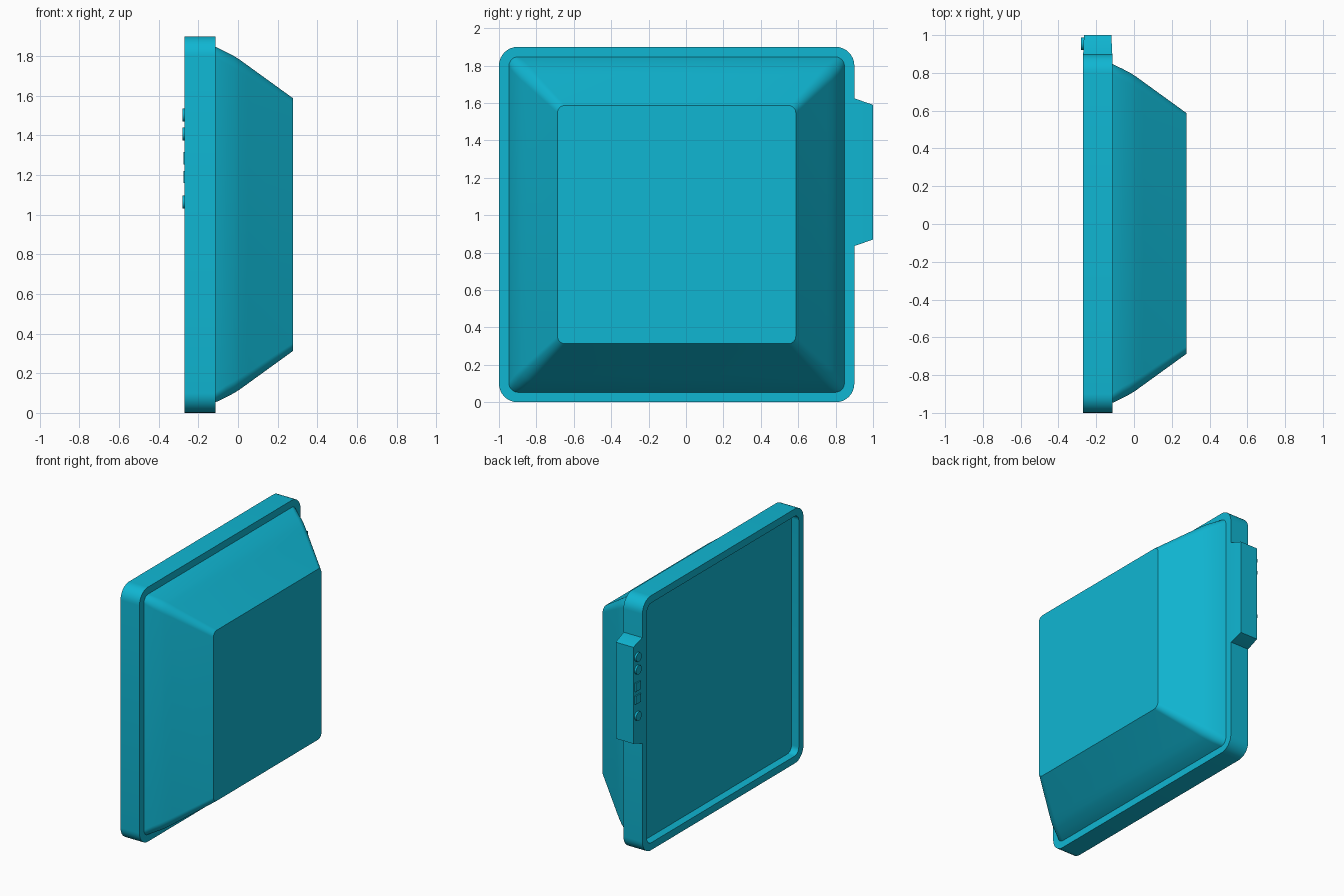
import bpy
import bmesh
import math
from mathutils import Vector

old = bpy.data.objects.get("Cube")
if old:
    bpy.data.objects.remove(old, do_unlink=True)

CY, CZ = -0.05, 0.95      # centre of the square body

plastic = bpy.data.materials.new("cyan_plastic")
plastic.use_nodes = True
colour = (0.005, 0.47, 0.65, 1)
plastic.diffuse_color = colour
plastic.node_tree.nodes["Principled BSDF"].inputs["Base Color"].default_value = colour


def rounded_loop(x, half, radius, steps=8):
    """Rounded square in the plane at x."""
    pts = []
    inset = half - radius
    for i, (sy, sz) in enumerate([(1, 1), (-1, 1), (-1, -1), (1, -1)]):
        for k in range(steps + 1):
            a = math.pi / 2 * (i + k / steps)
            pts.append(Vector((x, CY + sy * inset + radius * math.cos(a),
                               CZ + sz * inset + radius * math.sin(a))))
    return pts


def loft(name, loops, ring=False):
    """Join matching loops; cap the ends, or close the last onto the first."""
    bm = bmesh.new()
    rows = [[bm.verts.new(p) for p in loop] for loop in loops]
    pairs = list(zip(rows, rows[1:]))
    if ring:
        pairs.append((rows[-1], rows[0]))
    else:
        bm.faces.new(rows[0])
        bm.faces.new(rows[-1])
    n = len(rows[0])
    for a, b in pairs:
        for i in range(n):
            j = (i + 1) % n
            bm.faces.new((a[i], a[j], b[j], b[i]))
    bmesh.ops.recalc_face_normals(bm, faces=bm.faces)
    mesh = bpy.data.meshes.new(name)
    bm.to_mesh(mesh)
    bm.free()
    mesh.materials.append(plastic)
    obj = bpy.data.objects.new(name, mesh)
    bpy.context.collection.objects.link(obj)
    bpy.ops.object.select_all(action="DESELECT")
    obj.select_set(True)
    bpy.context.view_layer.objects.active = obj
    bpy.ops.object.shade_smooth_by_angle(angle=math.radians(30))
    return obj


# Bezel around the screen
loft("bezel", [rounded_loop(-0.114, 0.95, 0.1), rounded_loop(-0.27, 0.95, 0.1),
               rounded_loop(-0.27, 0.895, 0.05), rounded_loop(-0.114, 0.895, 0.05)],
     ring=True)

# Recessed flat screen
loft("screen", [rounded_loop(-0.21, 0.896, 0.05), rounded_loop(-0.19, 0.896, 0.05)])

# Tapered housing behind the screen
profile = [(-0.13, 0.902, 0.05), (-0.114, 0.897, 0.05), (-0.06, 0.871, 0.06),
           (-0.02, 0.85, 0.06), (0.01, 0.831, 0.06), (0.05, 0.802, 0.055),
           (0.278, 0.637, 0.04)]
loft("rear_housing", [rounded_loop(*p) for p in profile])


# Control block on the side of the bezel
def block_loop(y, x0, x1, z0, z1):
    return [Vector(p) for p in ((x0, y, z0), (x1, y, z0), (x1, y, z1), (x0, y, z1))]


loft("control_block", [block_loop(0.88, -0.269, -0.115, 0.835, 1.625),
                       block_loop(0.9, -0.269, -0.115, 0.835, 1.625),
                       block_loop(1.0, -0.265, -0.12, 0.87, 1.59)])


# Buttons on the front of the control block
def button(name, z, tip, sides, ry, rz, turn):
    def outline(x):
        return [Vector((x, 0.955 + ry * math.cos(turn + math.tau * i / sides),
                        z + rz * math.sin(turn + math.tau * i / sides)))
                for i in range(sides)]
    loft(name, [outline(-0.255), outline(tip)])


for i, z in enumerate((1.503, 1.408, 1.063)):
    button(f"round_button_{i + 1}", z, -0.28, 24, 0.033, 0.033, 0)
for i, z in enumerate((1.285, 1.19)):
    button(f"square_button_{i + 1}", z, -0.276, 4, 0.044, 0.044, math.pi / 4)
